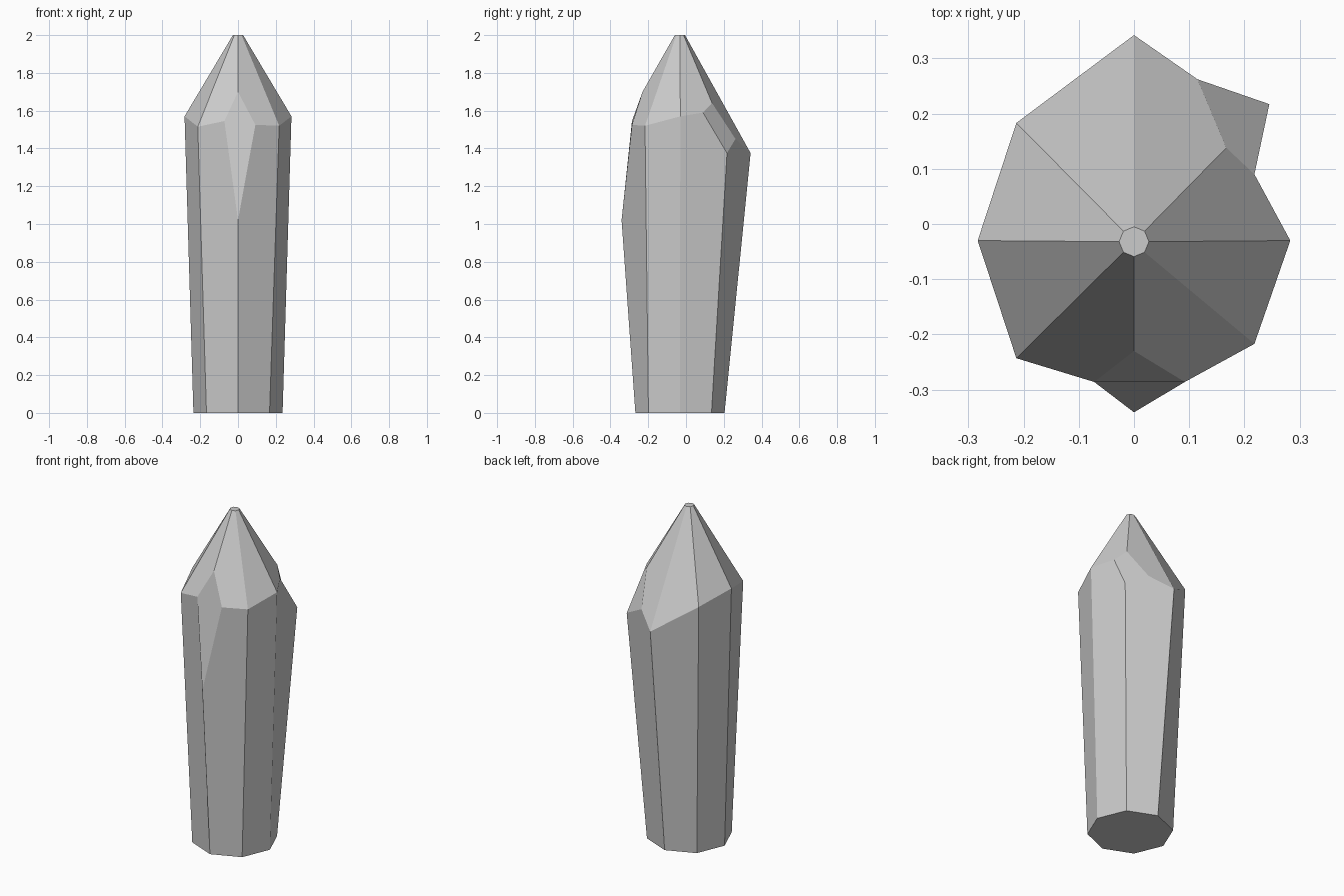
import bpy, bmesh
from math import cos, sin, tau

if "Cube" in bpy.data.objects:
    bpy.data.objects.remove(bpy.data.objects["Cube"])

AXIS_Y = -0.032
SIDES = 8

bm = bmesh.new()


def ring(radius, z):
    return [bm.verts.new((radius * cos(i * tau / SIDES),
                          AXIS_Y + radius * sin(i * tau / SIDES), z))
            for i in range(SIDES)]


def face(*verts):
    # repeated corners collapse, so plain and cut corners share one layout
    bm.faces.new(list(dict.fromkeys(verts)))


# Shoulder corners, counter-clockwise from +x.
# A plain corner is one point; a cut corner is: before, low, after, high
corners = [
    [(0.283, -0.03, 1.57)],
    [(0.218, 0.09, 1.59), (0.245, 0.217, 1.375),
     (0.115, 0.262, 1.45), (0.167, 0.138, 1.64)],
    [(0, 0.342, 1.375)],
    [(-0.213, 0.183, 1.52)],
    [(-0.283, -0.03, 1.57)],
    [(-0.213, -0.243, 1.515)],
    [(-0.072, -0.286, 1.545), (0, -0.341, 1.02),
     (0.092, -0.286, 1.525), (0, -0.23, 1.7)],
    [(0.218, -0.217, 1.52)],
]

base = ring(0.236, 0)
tip = ring(0.027, 2)
shoulder = []
for pts in corners:
    vs = [bm.verts.new(p) for p in pts]
    shoulder.append(vs if len(vs) == 4 else vs * 4)

# Crystal walls, pointed roof and the cut corner facets
for i in range(SIDES):
    j = (i + 1) % SIDES
    before_i, low_i, after_i, high_i = shoulder[i]
    before_j, low_j, after_j, high_j = shoulder[j]
    face(base[i], base[j], low_j, before_j, after_i, low_i)
    face(after_i, before_j, high_j, tip[j], tip[i], high_i)
    if low_i is not high_i:
        face(before_i, low_i, after_i, high_i)

# End caps
face(*reversed(base))
face(*tip)
bmesh.ops.recalc_face_normals(bm, faces=bm.faces)

mesh = bpy.data.meshes.new("crystal")
bm.to_mesh(mesh)
bm.free()
bpy.context.collection.objects.link(bpy.data.objects.new("crystal", mesh))
